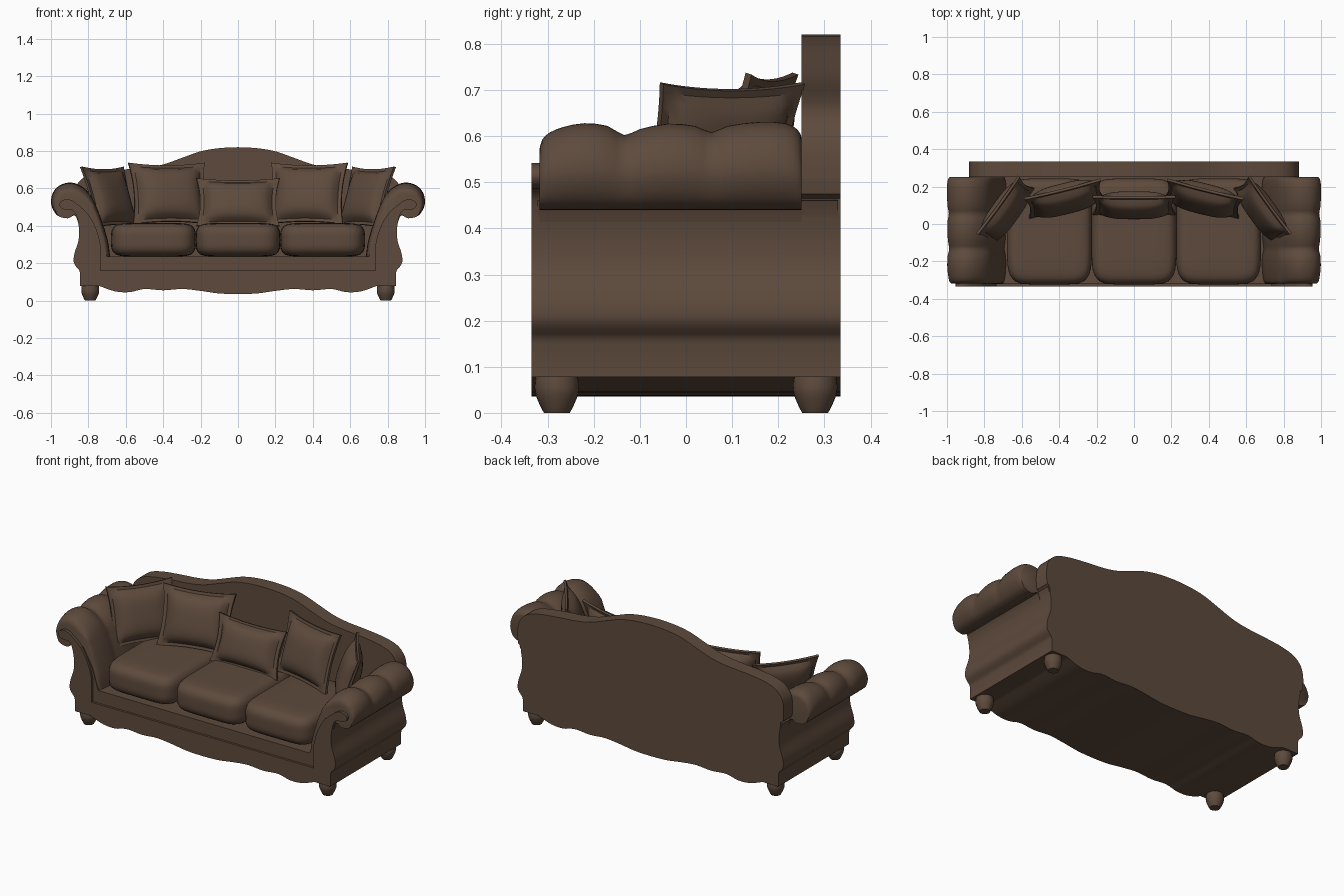
import bpy, bmesh, math
from mathutils import Matrix, Vector

if "Cube" in bpy.data.objects:
    bpy.data.objects.remove(bpy.data.objects["Cube"])

fabric = bpy.data.materials.new("brown fabric")
fabric.diffuse_color = (0.11, 0.068, 0.045, 1)
fabric.use_nodes = True
fabric.node_tree.nodes["Principled BSDF"].inputs["Base Color"].default_value = fabric.diffuse_color


def finish(name, bm, angle=40):
    bmesh.ops.recalc_face_normals(bm, faces=bm.faces)
    me = bpy.data.meshes.new(name)
    bm.to_mesh(me)
    bm.free()
    ob = bpy.data.objects.new(name, me)
    bpy.context.collection.objects.link(ob)
    me.materials.append(fabric)
    bpy.ops.object.select_all(action='DESELECT')
    ob.select_set(True)
    bpy.context.view_layer.objects.active = ob
    bpy.ops.object.shade_smooth_by_angle(angle=math.radians(angle))
    return ob


def spline(pts, n=4):
    """Open Catmull-Rom curve through the points."""
    out = []
    for i in range(len(pts) - 1):
        a, b, c, d = [Vector(pts[max(0, min(len(pts) - 1, j))]) for j in range(i - 1, i + 3)]
        for k in range(n):
            t = k / n
            out.append(tuple(0.5 * (2 * b + (c - a) * t + (2 * a - 5 * b + 4 * c - d) * t * t
                                    + (3 * b - a - 3 * c + d) * t ** 3)))
    return out + [tuple(pts[-1])]


def loft(name, rings, angle=40):
    """Skin closed rings of 3D points and cap both ends."""
    bm = bmesh.new()
    vs = [[bm.verts.new(p) for p in r] for r in rings]
    n = len(vs[0])
    for a, b in zip(vs, vs[1:]):
        for i in range(n):
            bm.faces.new((a[i], a[(i + 1) % n], b[(i + 1) % n], b[i]))
    bm.faces.new(vs[0])
    bm.faces.new(vs[-1])
    return finish(name, bm, angle)


def slab(name, prof, y0, y1, angle=40):
    return loft(name, [[(x, y, z) for x, z in prof] for y in (y0, y1)], angle)


def both(half):
    """Mirror a half profile that runs from centre bottom to centre top."""
    return half + [(-x, z) for x, z in reversed(half) if x > 1e-6]


# Shared outlines, right half
apron = spline([(0, .035), (.1, .038), (.2, .052), (.3, .062), (.4, .055), (.5, .062),
                (.58, .045), (.66, .05), (.74, .078)], 4)
side = [(.845, .078), (.845, .15)] + spline([(.85, .165), (.877, .2), (.875, .25), (.853, .32),
                                            (.85, .38), (.857, .43)], 4)

# Base with scalloped bottom and seat deck
slab("base", both(apron + side + [(.87, .46), (.80, .47), (.74, .36), (.70, .235), (0, .235)]),
     -.322, .33)

# Camel back
top = spline([(.88, .50), (.88, .56), (.865, .615), (.82, .66), (.74, .685), (.62, .70), (.5, .71),
              (.4, .728), (.3, .763), (.2, .798), (.1, .815), (0, .82)], 4)
slab("camel_back", both(apron + side + [(.86, .465), (.875, .475)] + top), .25, .335)

# Front apron and arm scroll panels, leaving the recessed U shaped trim
scroll = spline([(.857, .43), (.868, .465), (.89, .485), (.92, .485), (.945, .495), (.955, .515),
                 (.94, .535), (.905, .541), (.865, .52), (.80, .46), (.757, .38), (.735, .30)], 4)
slab("front_panel", both(apron + side + scroll[1:] + [(.735, .16), (0, .16)]), -.335, -.31)

# Tufted rolled arms
roll = spline([(.85, .40), (.872, .455), (.91, .44), (.965, .455), (.997, .51), (.99, .57),
               (.955, .612), (.90, .628), (.845, .613), (.79, .565), (.752, .49), (.72, .40),
               (.695, .31), (.685, .235)], 4) + [(.74, .235)]
dips = spline([(-.318, .06), (-.312, .036), (-.295, .02), (-.265, .008), (-.22, 0), (-.17, .006),
               (-.134, .026), (-.10, .013), (-.04, .001), (.02, .006), (.055, .02), (.09, .006),
               (.16, -.003), (.215, 0), (.242, .014), (.25, .03)], 2)
for s, label in ((1, "right"), (-1, "left")):
    rings = []
    for y, d in dips:
        ring = []
        for x, z in roll:
            v = Vector((.89 - x, .53 - z))
            up = max(0, min(1, (z - .45) / .12))
            v = v.normalized() * d * up
            inner = d * .35 * (1 - up) if x < .76 else 0
            ring.append((s * (x + v.x * .7 + inner), y, z + v.y))
        rings.append(ring)
    loft(label + "_rolled_arm", rings, 50)


# Seat cushions: rounded blocks
def cushion(name, cx, hx):
    bm = bmesh.new()
    bmesh.ops.create_cube(bm, size=2)
    bmesh.ops.subdivide_edges(bm, edges=bm.edges, cuts=13, use_grid_fill=True)
    for v in bm.verts:
        c = v.co
        c = c / (abs(c.x) ** 6 + abs(c.y) ** 6 + abs(c.z) ** 4) ** (1 / 5.5)
        v.co = (cx + c.x * hx, -.04 + c.y * .283, .325 + c.z * .09)
    finish(name, bm, 60)


for i in (-1, 0, 1):
    cushion("seat_cushion", i * .452, .227)


# Throw pillows with a thin flange and pointed corners
def pillow(name, loc, w, h, thick, tilt, yaw):
    bm = bmesh.new()
    n = 18
    M = (Matrix.Translation(loc) @ Matrix.Rotation(math.radians(yaw), 4, 'Z')
         @ Matrix.Rotation(math.radians(-tilt), 4, 'X'))
    vs = {}
    for s in (-1, 1):
        for i in range(n + 1):
            for j in range(n + 1):
                u, v = i / n * 2 - 1, j / n * 2 - 1
                a, b = min(1, abs(u) / .87), min(1, abs(v) / .87)
                t = .007 + thick * ((1 - a ** 3) * (1 - b ** 3)) ** .55
                x = u * w * (1 - .09 * (1 - v * v) * abs(u))
                z = v * h * (1 - .09 * (1 - u * u) * abs(v))
                vs[s, i, j] = bm.verts.new(M @ Vector((x, s * t, z)))
        for i in range(n):
            for j in range(n):
                bm.faces.new((vs[s, i, j], vs[s, i + 1, j], vs[s, i + 1, j + 1], vs[s, i, j + 1]))
    rim = ([(i, 0) for i in range(n)] + [(n, j) for j in range(n)]
           + [(i, n) for i in range(n, 0, -1)] + [(0, j) for j in range(n, 0, -1)])
    for p, q in zip(rim, rim[1:] + rim[:1]):
        bm.faces.new((vs[-1, *p], vs[-1, *q], vs[1, *q], vs[1, *p]))
    finish(name, bm, 40)


pillow("lumbar_pillow", (0, .10, .525), .222, .135, .055, 20, 0)
for s, label in ((-1, "left"), (1, "right")):
    pillow(label + "_inner_pillow", (s * .37, .135, .572), .21, .172, .06, 18, -s * 14)
    pillow(label + "_outer_pillow", (s * .685, .07, .553), .19, .17, .05, 18, -s * 54)

# Bun feet
foot = spline([(.028, 0), (.036, .015), (.046, .04), (.048, .06), (.044, .085), (.036, .10)], 3)
for x in (-.79, .79):
    for y in (-.28, .28):
        loft("bun_foot", [[(x + r * math.cos(a * math.pi / 12), y + r * math.sin(a * math.pi / 12), z)
                           for a in range(24)] for r, z in foot])
